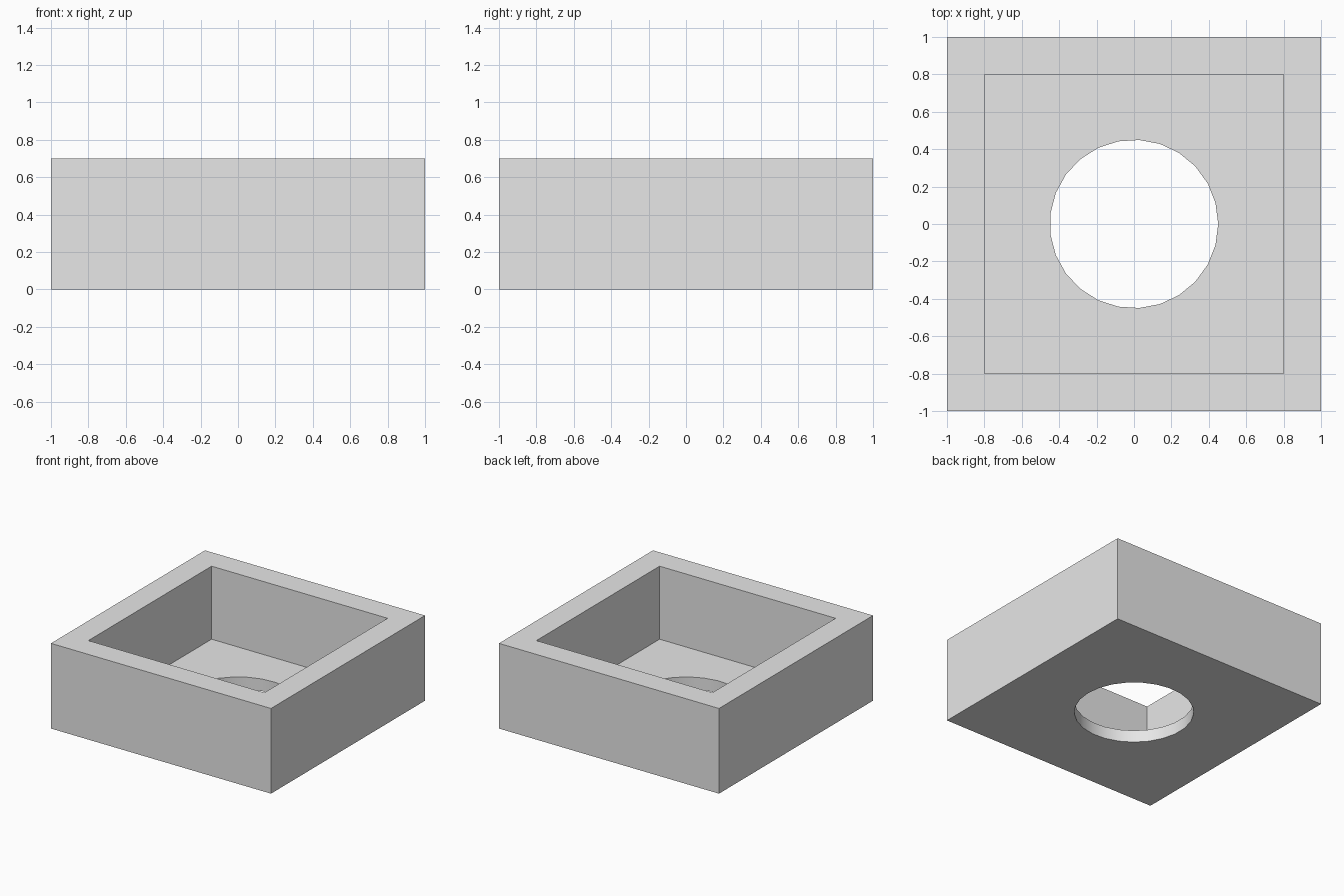
import bpy

cube = bpy.data.objects.get("Cube")
if cube:
    bpy.data.objects.remove(cube, do_unlink=True)

SIDE, HEIGHT = 2.0, 0.7
WALL, FLOOR = 0.2, 0.1
HOLE_RADIUS, HOLE_SIDES = 0.45, 25

grey = bpy.data.materials.new("plain grey")
grey.use_nodes = True
colour = (0.8, 0.8, 0.8, 1.0)
grey.diffuse_color = colour
grey.node_tree.nodes["Principled BSDF"].inputs["Base Color"].default_value = colour


def block(name, width, bottom, top):
    bpy.ops.mesh.primitive_cube_add(size=1, location=(0, 0, (bottom + top) / 2))
    obj = bpy.context.object
    obj.name = name
    obj.scale = (width, width, top - bottom)
    bpy.ops.object.transform_apply(location=True, rotation=False, scale=True)
    obj.data.materials.append(grey)
    return obj


def cut(target, cutter):
    """Subtract the cutter from the target, then discard the cutter."""
    cutter.hide_render = True
    mod = target.modifiers.new("cut", "BOOLEAN")
    mod.operation = "DIFFERENCE"
    mod.solver = "EXACT"
    mod.object = cutter
    bpy.context.view_layer.objects.active = target
    bpy.ops.object.modifier_apply(modifier=mod.name)
    bpy.data.objects.remove(cutter, do_unlink=True)


# Outer body
tray = block("square_tray", SIDE, 0, HEIGHT)

# Square recess, open at the top
cut(tray, block("recess_cutter", SIDE - 2 * WALL, FLOOR, HEIGHT + 0.2))

# Round hole through the floor, with one corner pointing along +x
bpy.ops.mesh.primitive_cylinder_add(vertices=HOLE_SIDES, radius=HOLE_RADIUS,
                                    depth=4 * FLOOR, location=(0, 0, FLOOR / 2),
                                    rotation=(0, 0, -1.5707963))
hole = bpy.context.object
hole.name = "hole_cutter"
hole.data.materials.append(grey)
cut(tray, hole)

# Smooth hole wall, sharp edges everywhere else
bpy.ops.object.select_all(action="DESELECT")
tray.select_set(True)
bpy.context.view_layer.objects.active = tray
bpy.ops.object.shade_smooth_by_angle(angle=0.52)
